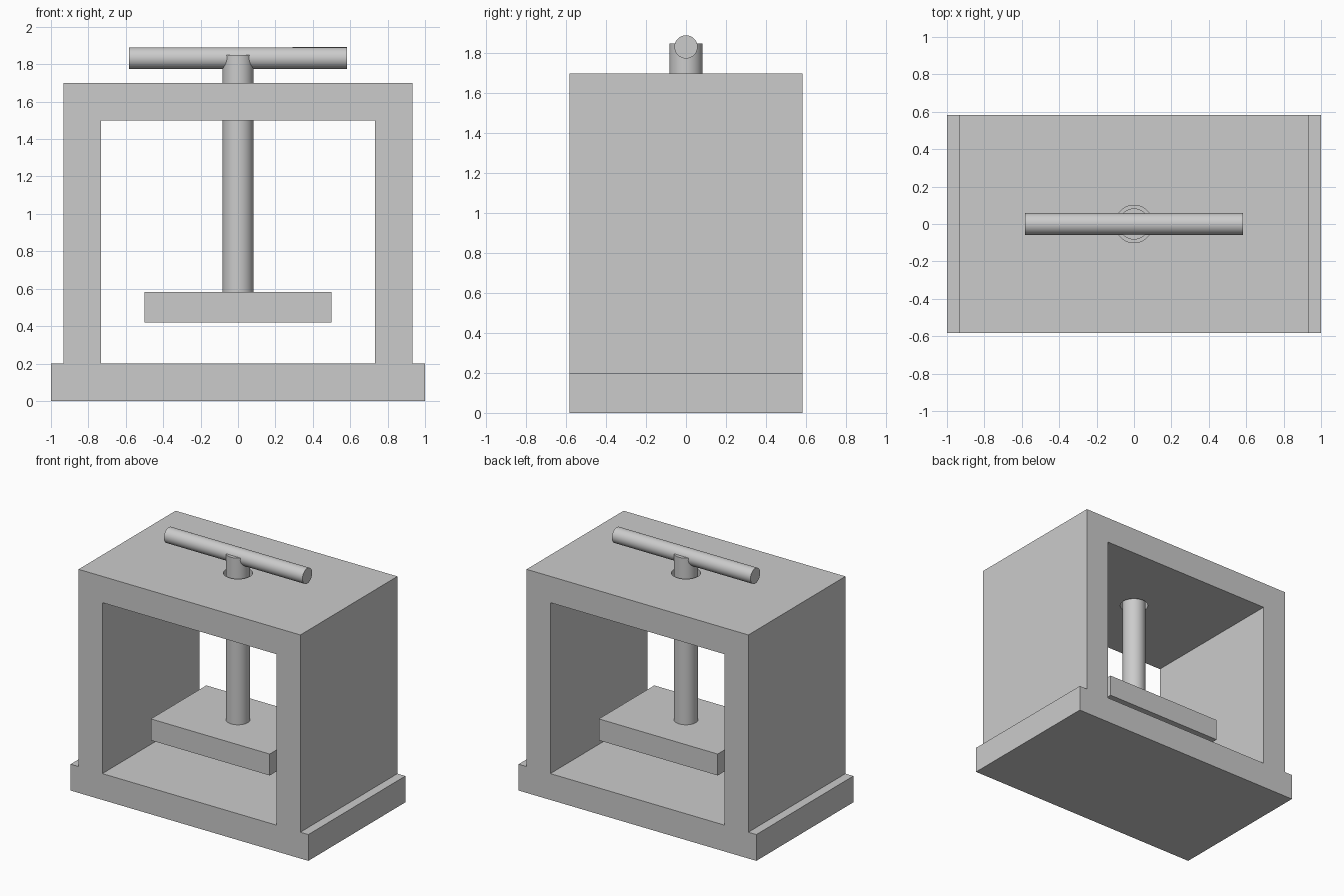
import bpy
import bmesh
from math import pi, radians
from mathutils import Matrix, Vector

default = bpy.data.objects.get("Cube")
if default:
    bpy.data.objects.remove(default, do_unlink=True)

# One plain grey for the whole press
grey = bpy.data.materials.new("plain grey")
grey.use_nodes = True
colour = (0.6, 0.6, 0.6, 1)
grey.diffuse_color = colour
grey.node_tree.nodes["Principled BSDF"].inputs["Base Color"].default_value = colour

DEPTH = 0.583         # half depth of the frame
SCREW_R = 0.083


def finish(name, bm):
    bmesh.ops.recalc_face_normals(bm, faces=bm.faces)
    mesh = bpy.data.meshes.new(name)
    bm.to_mesh(mesh)
    bm.free()
    mesh.materials.append(grey)
    obj = bpy.data.objects.new(name, mesh)
    bpy.context.collection.objects.link(obj)
    return obj


def activate(obj):
    bpy.ops.object.select_all(action='DESELECT')
    obj.select_set(True)
    bpy.context.view_layer.objects.active = obj


def box(name, half_x, half_y, z0, z1):
    bm = bmesh.new()
    size = Matrix.Diagonal((2 * half_x, 2 * half_y, z1 - z0, 1))
    bmesh.ops.create_cube(bm, size=1,
                          matrix=Matrix.Translation((0, 0, (z0 + z1) / 2)) @ size)
    return finish(name, bm)


def rod(name, radius, length, centre_z, turn=0):
    bm = bmesh.new()
    place = Matrix.Translation((0, 0, centre_z)) @ Matrix.Rotation(turn, 4, 'Y')
    bmesh.ops.create_cone(bm, cap_ends=True, segments=64, radius1=radius,
                          radius2=radius, depth=length, matrix=place)
    obj = finish(name, bm)
    activate(obj)
    bpy.ops.object.shade_smooth_by_angle(angle=radians(30))
    return obj


def cut(target, cutter):
    cutter.hide_render = True
    mod = target.modifiers.new("cut", 'BOOLEAN')
    mod.operation = 'DIFFERENCE'
    mod.solver = 'EXACT'
    mod.object = cutter
    activate(target)
    bpy.ops.object.modifier_apply(modifier=mod.name)
    bpy.data.objects.remove(cutter, do_unlink=True)


# Frame: stepped outline mirrored about the centre, extruded front to back
half = [(1, 0), (1, 0.2), (0.933, 0.2), (0.933, 1.7)]
outline = half + [(-x, z) for x, z in reversed(half)]
bm = bmesh.new()
face = bm.faces.new([bm.verts.new((x, -DEPTH, z)) for x, z in outline])
result = bmesh.ops.extrude_face_region(bm, geom=[face])
moved = [v for v in result["geom"] if isinstance(v, bmesh.types.BMVert)]
bmesh.ops.translate(bm, verts=moved, vec=Vector((0, 2 * DEPTH, 0)))
frame = finish("frame", bm)

# Open window through the frame and clearance hole through the top beam
cut(frame, box("window_cutter", 0.733, 1, 0.2, 1.5))
cut(frame, rod("hole_cutter", 0.1, 0.5, 1.6))
activate(frame)
bpy.ops.object.shade_smooth_by_angle(angle=radians(30))

# Pressing plate, screw and turning handle
box("press_plate", 0.5, 0.333, 0.42, 0.583)
rod("screw", SCREW_R, 1.35, 1.175)
rod("handle", 0.058, 1.166, 1.833, turn=pi / 2)
